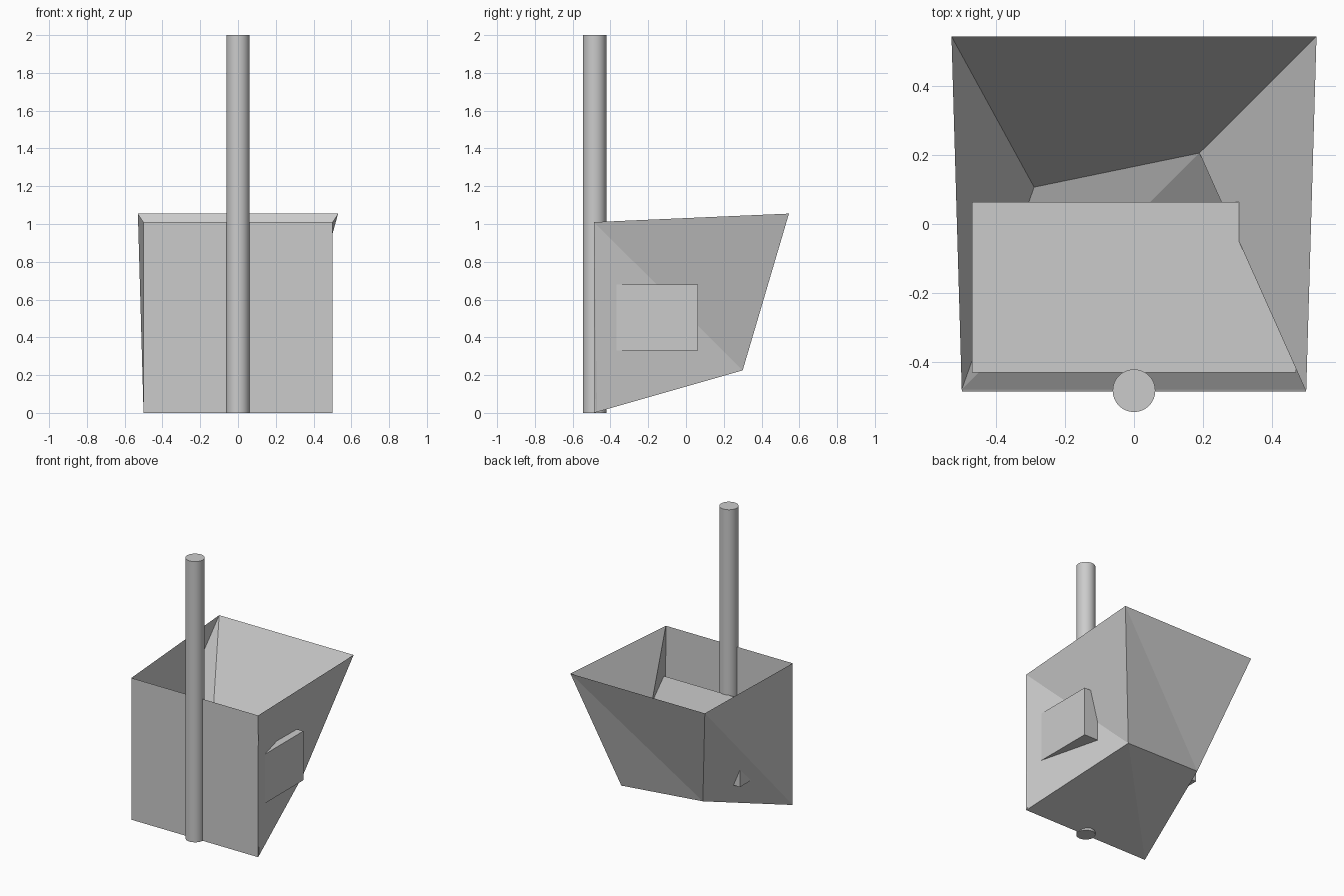
import bpy
import bmesh

cube = bpy.data.objects.get("Cube")
if cube:
    bpy.data.objects.remove(cube, do_unlink=True)

grey = bpy.data.materials.new("plain grey")
grey.use_nodes = True
colour = (0.6, 0.6, 0.6, 1)
grey.diffuse_color = colour
grey.node_tree.nodes["Principled BSDF"].inputs["Base Color"].default_value = colour


def make_object(name, bm):
    bmesh.ops.recalc_face_normals(bm, faces=bm.faces)
    mesh = bpy.data.meshes.new(name)
    bm.to_mesh(mesh)
    bm.free()
    mesh.materials.append(grey)
    obj = bpy.data.objects.new(name, mesh)
    bpy.context.collection.objects.link(obj)
    return obj


# Open hopper: outer and inner shells share the rim.
# Corner order: front -x, front +x, back +x, back -x
bm = bmesh.new()
rim = [(-0.5, -0.487, 1.01), (0.5, -0.487, 1.01), (0.53, 0.545, 1.055), (-0.53, 0.545, 1.055)]
outer = [(-0.5, -0.487, 0), (0.5, -0.487, 0), (0.3, 0.3, 0.225), (-0.315, 0.26, 0.262)]
inner = [(-0.5, -0.48, 0.01), (0.5, -0.48, 0.01), (0.19, 0.206, 0.486), (-0.29, 0.107, 0.32)]
top = [bm.verts.new(p) for p in rim]
for points in (outer, inner):
    low = [bm.verts.new(p) for p in points]
    for i in range(4):
        j = (i + 1) % 4
        # Twisted walls fold along the diagonal from corner j's rim or floor
        if i == 1 or i == 2:
            bm.faces.new((top[i], top[j], low[j]))
            bm.faces.new((top[i], low[j], low[i]))
        elif i == 3:
            bm.faces.new((top[i], top[j], low[j]))
            bm.faces.new((top[i], low[j], low[i]))
        else:
            bm.faces.new((top[i], top[j], low[j], low[i]))
    bm.faces.new((low[0], low[1], low[2]))
    bm.faces.new((low[0], low[2], low[3]))
make_object("hopper", bm)

# Block passing through the hopper's side walls
bm = bmesh.new()
bmesh.ops.create_cube(bm, size=1)
bmesh.ops.scale(bm, vec=(0.94, 0.495, 0.35), verts=bm.verts)
bmesh.ops.translate(bm, vec=(0, -0.183, 0.505), verts=bm.verts)
make_object("cross_block", bm)

# Upright pole at the front
bm = bmesh.new()
bmesh.ops.create_cone(bm, cap_ends=True, segments=32, radius1=0.062, radius2=0.062, depth=2)
bmesh.ops.translate(bm, vec=(0, -0.484, 1), verts=bm.verts)
pole = make_object("pole", bm)
bpy.context.view_layer.objects.active = pole
pole.select_set(True)
bpy.ops.object.shade_smooth_by_angle()
